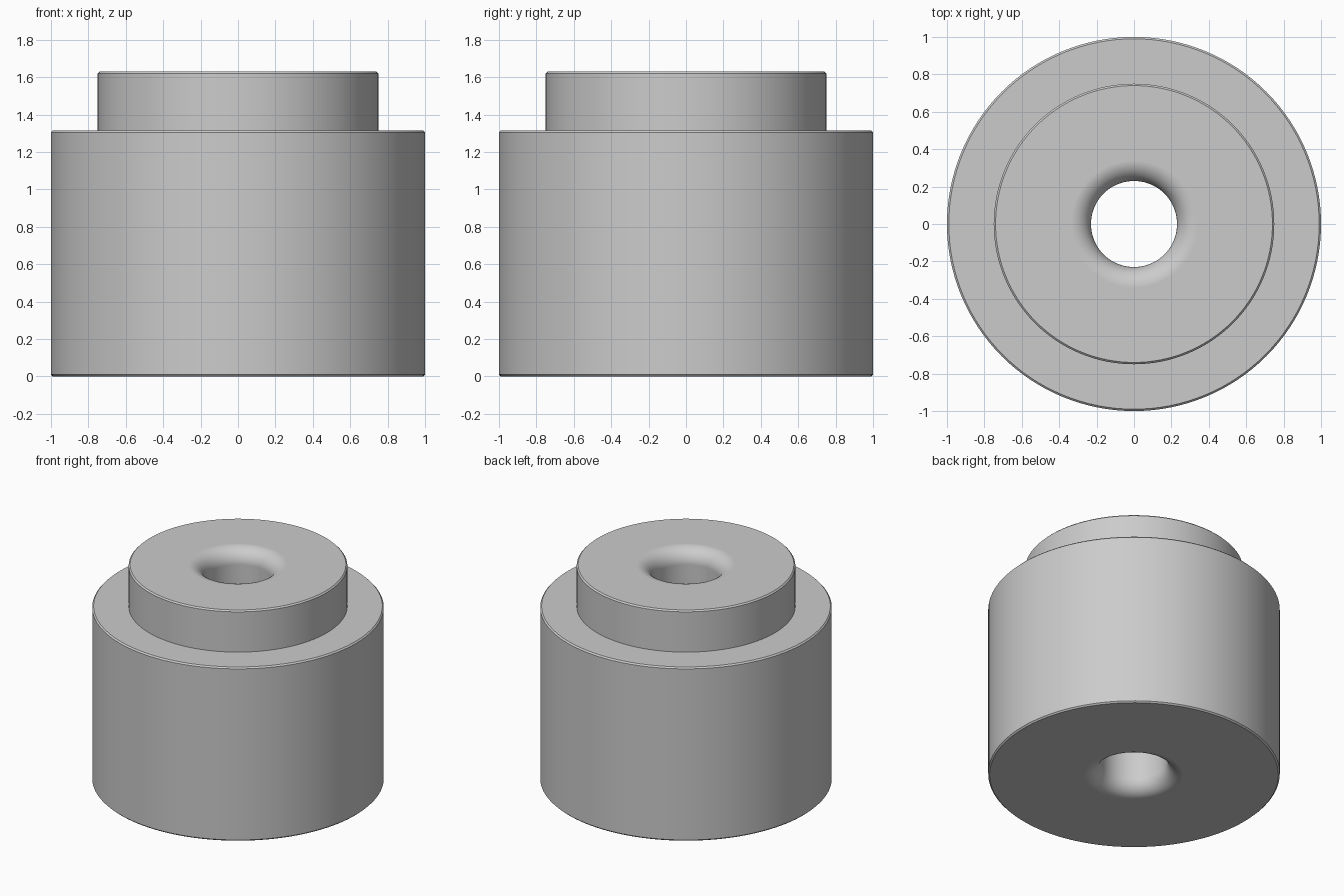
import bpy
import bmesh
import math

if "Cube" in bpy.data.objects:
    bpy.data.objects.remove(bpy.data.objects["Cube"], do_unlink=True)

BODY_R, BODY_H = 1.0, 1.315
COLLAR_R, TOTAL_H = 0.75, 1.63
BORE_R, FILLET, CHAMFER = 0.23, 0.11, 0.01
STEPS, FILLET_STEPS = 128, 14


def bore_mouth(z, side):
    """Quarter-round from the bore wall to the end face; side is 1 at the top, -1 at the bottom."""
    pts = []
    for i in range(FILLET_STEPS + 1):
        a = math.pi / 2 * i / FILLET_STEPS
        pts.append((BORE_R + FILLET * (1 - math.cos(a)),
                    z - side * FILLET * (1 - math.sin(a))))
    return pts


def chamfered(r, z, side):
    """Outer corner, listed from the flat face to the wall."""
    return [(r - CHAMFER, z), (r, z - side * CHAMFER)]


# Closed cross-section: bottom mouth, body, collar, top mouth
profile = bore_mouth(0, -1)
profile += chamfered(BODY_R, 0, -1)
profile += chamfered(BODY_R, BODY_H, 1)[::-1]
profile += [(COLLAR_R, BODY_H)]
profile += chamfered(COLLAR_R, TOTAL_H, 1)[::-1]
profile += bore_mouth(TOTAL_H, 1)[::-1]

# Turn the section about the vertical axis
bm = bmesh.new()
verts = [bm.verts.new((r, 0, z)) for r, z in profile]
edges = [bm.edges.new((v, verts[(i + 1) % len(verts)])) for i, v in enumerate(verts)]
bmesh.ops.spin(bm, geom=verts + edges, cent=(0, 0, 0), axis=(0, 0, 1),
               angle=math.tau, steps=STEPS, use_merge=False)
bmesh.ops.remove_doubles(bm, verts=bm.verts, dist=0.0001)
bmesh.ops.recalc_face_normals(bm, faces=bm.faces)
mesh = bpy.data.meshes.new("stepped_bushing")
bm.to_mesh(mesh)
bm.free()

bushing = bpy.data.objects.new("stepped_bushing", mesh)
bpy.context.collection.objects.link(bushing)

# Plain grey material
grey = bpy.data.materials.new("light_grey")
grey.use_nodes = True
colour = (0.6, 0.6, 0.6, 1)
grey.diffuse_color = colour
grey.node_tree.nodes["Principled BSDF"].inputs["Base Color"].default_value = colour
mesh.materials.append(grey)

# Smooth walls and mouths, crisp chamfers, flat end faces
bpy.ops.object.select_all(action="DESELECT")
bushing.select_set(True)
bpy.context.view_layer.objects.active = bushing
bpy.ops.object.shade_smooth_by_angle(angle=math.radians(30))
weighted = bushing.modifiers.new("flat_ends", "WEIGHTED_NORMAL")
weighted.keep_sharp = True
